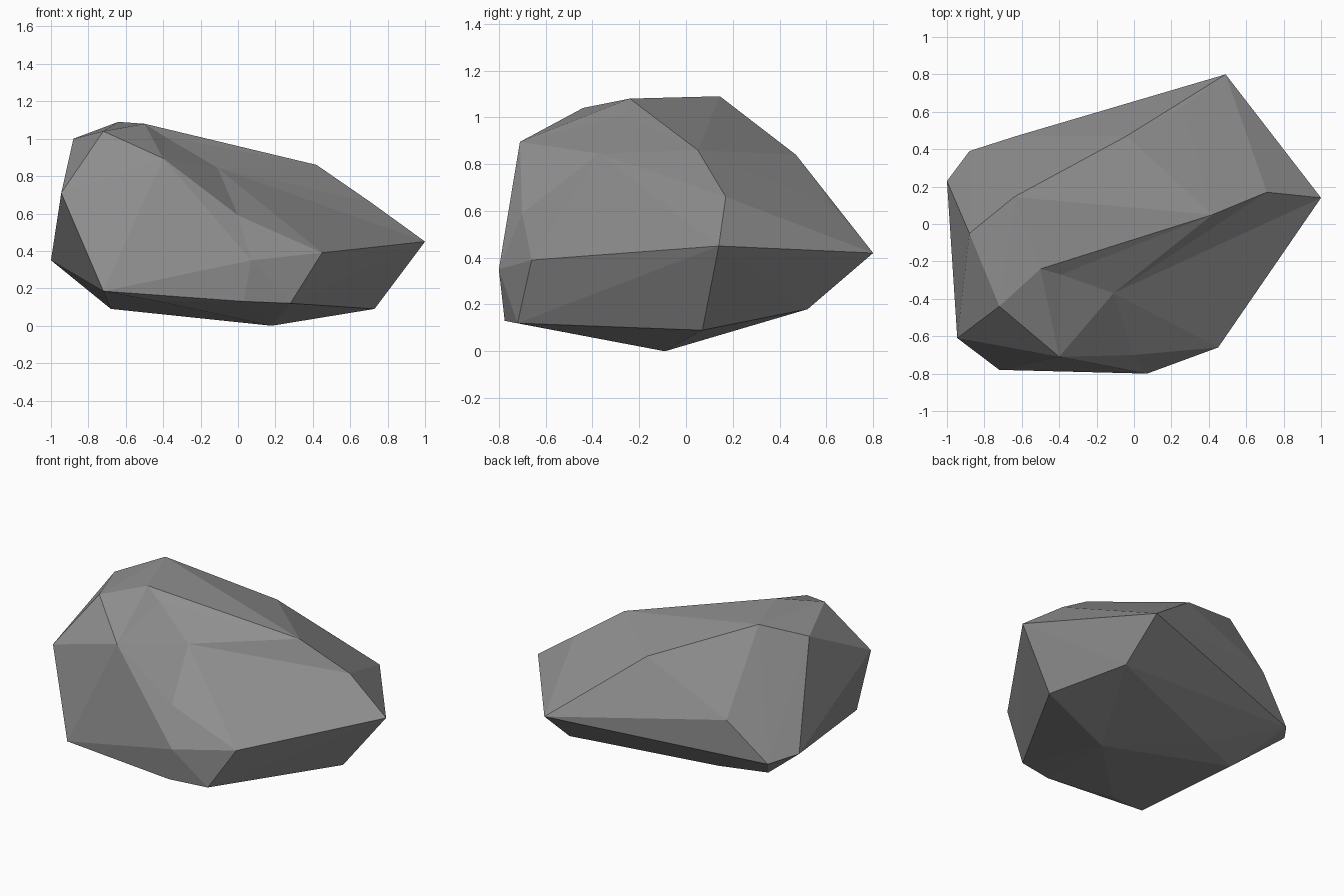
import bpy
import bmesh

cube = bpy.data.objects.get("Cube")
if cube:
    bpy.data.objects.remove(cube, do_unlink=True)

# Chipped corners of the boulder, grouped by where they sit
crown = {
    "crown_front": (-.72, -.44, 1.04),
    "crown_left": (-.88, -.05, 1.0),
    "crown_back": (-.64, .145, 1.09),
    "crown_ledge": (-.5, -.24, 1.08),
    "brow": (-.4, -.71, .895),
    "shoulder": (.42, .05, .86),
    "shoulder_low": (.71, .17, .66),
    "back_ridge": (-.04, .47, .84),
    "back_ridge_low": (.26, .63, .62),
}
girdle = {
    "right_tip": (1.0, .14, .45),
    "back_tip": (.49, .8, .42),
    "back_bulge": (-.63, .47, .57),
    "back_edge": (.09, .66, .39),
    "back_corner": (-.88, .39, .31),
    "left_tip": (-1.0, .23, .35),
    "left_cheek": (-.945, -.61, .71),
    "chin_right": (.45, -.66, .39),
    "chin": (.07, -.8, .35),
}
underside = {
    "heel_right": (.28, -.72, .12),
    "heel_middle": (.03, -.775, .13),
    "heel_inner": (-.42, -.7, .13),
    "heel_left": (-.72, -.78, .185),
    "keel": (.18, -.09, 0),
    "keel_right": (.73, .07, .09),
    "keel_left": (-.68, .1, .09),
    "keel_back": (.5, .52, .18),
    "keel_flank": (-.39, .21, .1),
}

bm = bmesh.new()
corner = {}
for group in (crown, girdle, underside):
    for name, position in group.items():
        corner[name] = bm.verts.new(position)


def wrap_hull():
    """Wrap the corners in flat facets and drop any left inside."""
    result = bmesh.ops.convex_hull(bm, input=list(bm.verts))
    spare = [v for v in bm.verts if not v.link_faces]
    bmesh.ops.delete(bm, geom=spare, context="VERTS")
    return result


def dent(name, position, rim):
    """Swap the facets inside a rim for a fan that meets at a sunken corner."""
    rim_verts = {corner[n] for n in rim}
    facets = [f for f in bm.faces if set(f.verts) <= rim_verts]
    if not facets:
        return
    # Keep each outer edge in its facet's winding order
    outline = []
    for facet in facets:
        for loop in facet.loops:
            inside = [f for f in loop.edge.link_faces if f in facets]
            if len(inside) == 1:
                outline.append((loop.vert, loop.link_loop_next.vert))
    bmesh.ops.delete(bm, geom=facets, context="FACES_KEEP_BOUNDARY")
    corner[name] = bm.verts.new(position)
    for start, end in outline:
        bm.faces.new((start, end, corner[name]))


wrap_hull()

# Hollows worn into the front face
dent("lip", (0, -.7, .59), ("brow", "chin", "chin_right"))
dent("notch", (-.39, -.27, 1.01), ("crown_ledge", "brow", "shoulder"))
dent("hollow", (-.11, -.37, .845),
     ("notch", "brow", "lip", "chin_right", "right_tip", "shoulder_low", "shoulder"))

# Clean up and keep every facet flat
loose = [e for e in bm.edges if not e.link_faces]
bmesh.ops.delete(bm, geom=loose, context="EDGES")
bmesh.ops.recalc_face_normals(bm, faces=list(bm.faces))
for facet in bm.faces:
    facet.smooth = False

mesh = bpy.data.meshes.new("boulder")
bm.to_mesh(mesh)
bm.free()
boulder = bpy.data.objects.new("boulder", mesh)
bpy.context.collection.objects.link(boulder)

# Plain grey stone
stone = bpy.data.materials.new("grey_stone")
stone.use_nodes = True
grey = (.28, .28, .28, 1)
stone.diffuse_color = grey
shader = stone.node_tree.nodes["Principled BSDF"]
shader.inputs["Base Color"].default_value = grey
shader.inputs["Roughness"].default_value = .9
mesh.materials.append(stone)
